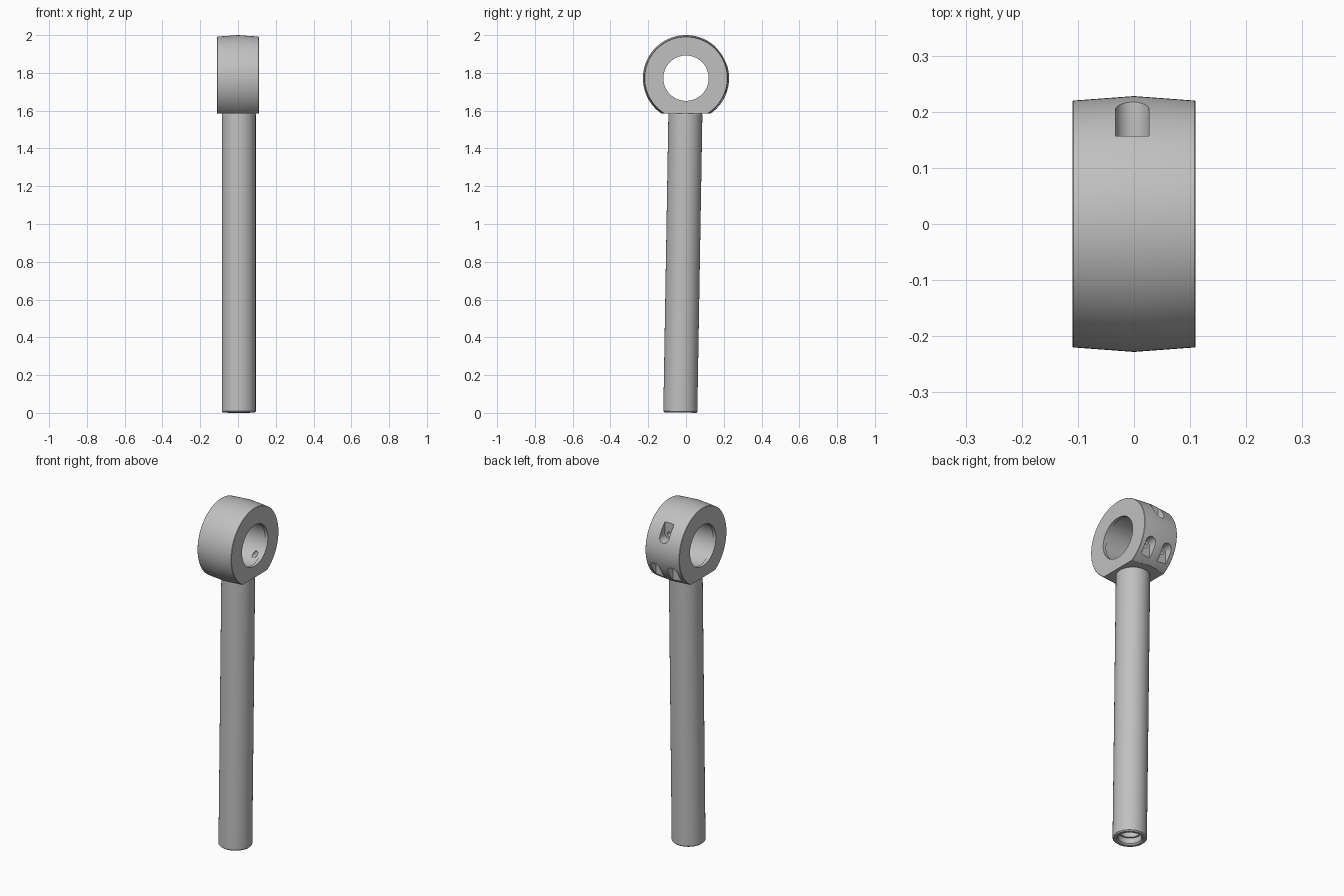
import bpy, bmesh, math
from mathutils import Matrix, Vector

if "Cube" in bpy.data.objects:
    bpy.data.objects.remove(bpy.data.objects["Cube"], do_unlink=True)

CENTRE = Vector((0, 0, 1.772))   # middle of the eye
RADIUS = 0.228                   # crown radius of the eye
HALF = 0.11                      # half width of the eye

steel = bpy.data.materials.new("grey_steel")
steel.use_nodes = True
grey = (0.53, 0.53, 0.53, 1)
steel.diffuse_color = grey
steel.node_tree.nodes["Principled BSDF"].inputs["Base Color"].default_value = grey


def finish(name, bm, matrix=None):
    if matrix:
        bm.transform(matrix)
    bmesh.ops.remove_doubles(bm, verts=bm.verts, dist=1e-5)
    bmesh.ops.recalc_face_normals(bm, faces=bm.faces)
    mesh = bpy.data.meshes.new(name)
    bm.to_mesh(mesh)
    bm.free()
    mesh.materials.append(steel)
    obj = bpy.data.objects.new(name, mesh)
    bpy.context.collection.objects.link(obj)
    return obj


def lathe(name, profile, segments, matrix, closed=False):
    """Turn (radius, height) points about z."""
    bm = bmesh.new()
    rings = []
    for i in range(segments):
        a = math.tau * i / segments
        rings.append([bm.verts.new((r * math.cos(a), r * math.sin(a), h)) for r, h in profile])
    n = len(profile)
    for i in range(segments):
        p, q = rings[i], rings[(i + 1) % segments]
        for j in range(n if closed else n - 1):
            k = (j + 1) % n
            corners = [p[j]]
            if profile[j][0] > 0:
                corners.append(q[j])
            if profile[k][0] > 0:
                corners.append(q[k])
            corners.append(p[k])
            bm.faces.new(corners)
    return finish(name, bm, matrix)


def prism(name, outline, y0, y1):
    """Extrude an (x, z) outline along y."""
    bm = bmesh.new()
    face = bm.faces.new([bm.verts.new((x, y0, z)) for x, z in outline])
    ext = bmesh.ops.extrude_face_region(bm, geom=[face])
    moved = [v for v in ext["geom"] if isinstance(v, bmesh.types.BMVert)]
    bmesh.ops.translate(bm, verts=moved, vec=(0, y1 - y0, 0))
    return finish(name, bm, Matrix.Translation(CENTRE))


def cut(target, cutter):
    mod = target.modifiers.new("cut", "BOOLEAN")
    mod.operation = "DIFFERENCE"
    mod.solver = "EXACT"
    mod.object = cutter
    bpy.context.view_layer.objects.active = target
    bpy.ops.object.modifier_apply(modifier=mod.name)
    bpy.data.objects.remove(cutter, do_unlink=True)


def arc(cx, cz, r, start, end, steps):
    return [(cx + r * math.cos(start + (end - start) * i / steps),
             cz + r * math.sin(start + (end - start) * i / steps)) for i in range(steps + 1)]


# Eye: crowned ring with a lipped bore, axis along x
eye_profile = [(0.12, -HALF), (0.218, -HALF), (0.22, -HALF + 0.002), (RADIUS, 0),
               (0.22, HALF - 0.002), (0.218, HALF), (0.12, HALF),
               (0.12, HALF - 0.02), (0.126, HALF - 0.02),
               (0.126, -HALF + 0.02), (0.12, -HALF + 0.02)]
eye = lathe("eye_ring", eye_profile, 128,
            Matrix.Translation(CENTRE) @ Matrix.Rotation(math.pi / 2, 4, "Y"), closed=True)

# Flat seat under the eye
cut(eye, prism("seat_cutter", [(-0.3, -0.4), (0.3, -0.4), (0.3, -0.187), (-0.3, -0.187)], -0.4, 0.4))

# Arched screw pockets in the back: one above, two below
for x, side in ((-0.003, 1), (0.055, -1), (-0.055, -1)):
    slot = arc(x, 0.097, 0.03, math.pi, math.tau, 24) + [(x + 0.03, 0.24), (x - 0.03, 0.24)]
    cut(eye, prism("pocket_cutter", [(px, side * pz) for px, pz in slot], 0.157, 0.3))
    hole = arc(x, 0.097 * side, 0.014, 0, math.tau, 24)[:-1]
    cut(eye, prism("screw_cutter", hole, 0.03, 0.2))

# Shank: slightly leaning rod with a stepped socket in its foot
foot = -1.7705
shank_profile = [(0, foot + 0.3), (0.052, foot + 0.3), (0.052, foot + 0.04), (0.062, foot + 0.04),
                 (0.062, foot + 0.008), (0.07, foot), (0.084, foot), (0.09, foot + 0.006),
                 (0.09, -0.192), (0.086, -0.186), (0.086, -0.175), (0, -0.175)]
lean = Matrix.Rotation(-0.017, 4, "X")
shank = lathe("shank", shank_profile, 64,
              Matrix.Translation(CENTRE + Vector((0.004, 0, 0))) @ lean)

# Smooth round surfaces, crisp machined edges
for obj in (eye, shank):
    bpy.ops.object.select_all(action="DESELECT")
    obj.select_set(True)
    bpy.context.view_layer.objects.active = obj
    bpy.ops.object.shade_smooth_by_angle(angle=math.radians(20))
